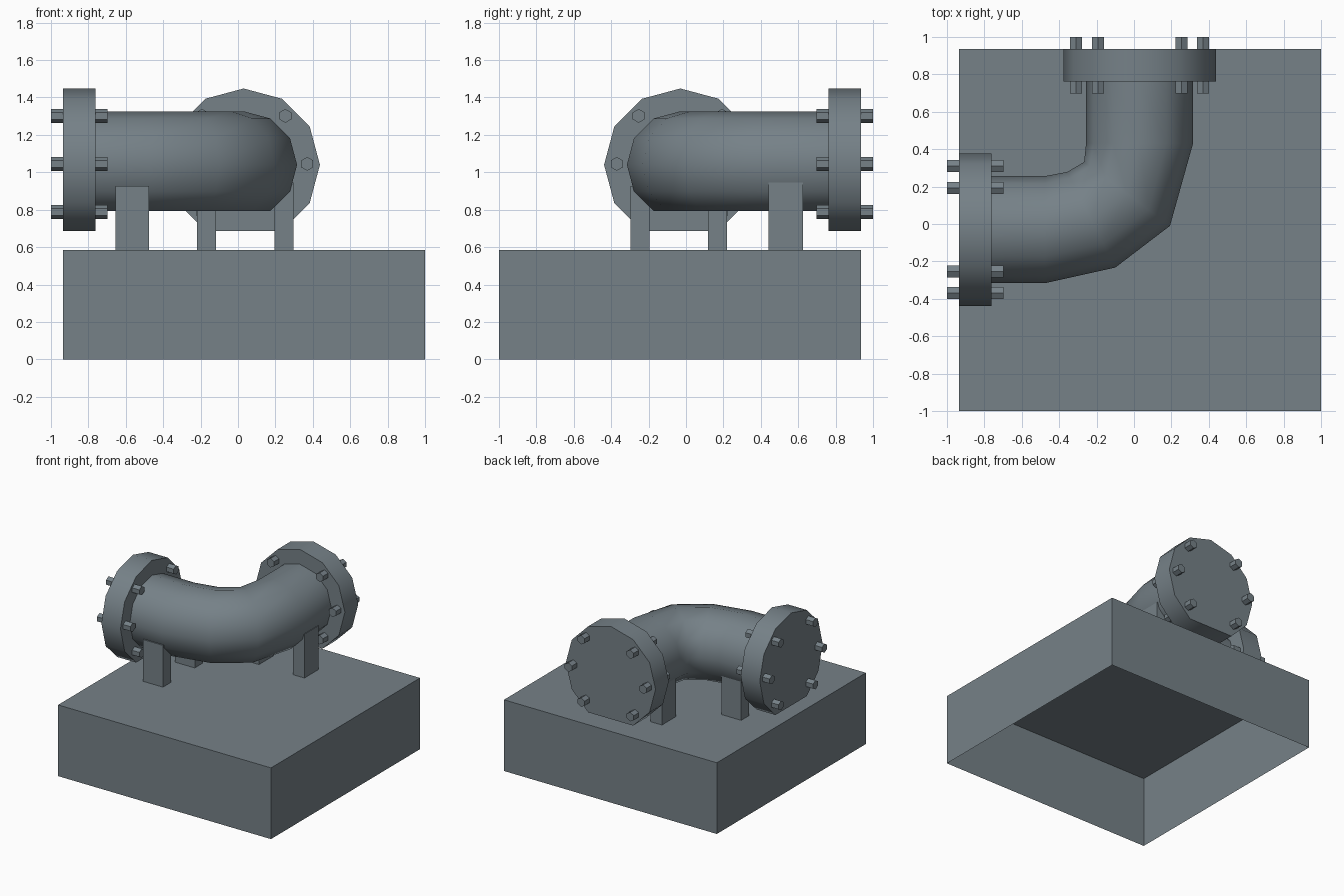
import bpy, bmesh, math
from mathutils import Vector

if "Cube" in bpy.data.objects:
    bpy.data.objects.remove(bpy.data.objects["Cube"])

AXIS_Z = 1.04      # height of the pipe centre line
OFF = 0.03         # sideways offset of each pipe run
ROUND = [30 * k for k in range(12) if k != 9]   # 12 sides, flattened underneath
HEX = [30 + 60 * k for k in range(6)]

steel = bpy.data.materials.new("blue grey steel")
steel.diffuse_color = (0.18, 0.22, 0.245, 1)
steel.use_nodes = True
steel.node_tree.nodes["Principled BSDF"].inputs["Base Color"].default_value = steel.diffuse_color


def finish(name, bm, smooth=None):
    bmesh.ops.recalc_face_normals(bm, faces=bm.faces)
    me = bpy.data.meshes.new(name)
    bm.to_mesh(me)
    bm.free()
    me.materials.append(steel)
    if smooth:
        for p in me.polygons:
            p.use_smooth = True
        me.set_sharp_from_angle(angle=math.radians(smooth))
    ob = bpy.data.objects.new(name, me)
    bpy.context.collection.objects.link(ob)
    return ob


def loft(name, stations, radius, angles, z=AXIS_Z, smooth=None):
    """Skin a polygon through stations (x, y, heading in degrees), with caps."""
    bm = bmesh.new()
    rings = []
    for x, y, heading in stations:
        h = math.radians(heading)
        side = Vector((math.sin(h), -math.cos(h), 0))
        ring = []
        for a in map(math.radians, angles):
            p = Vector((x, y, z)) + side * radius * math.cos(a)
            p.z += radius * math.sin(a)
            ring.append(bm.verts.new(p))
        rings.append(ring)
    n = len(angles)
    for r0, r1 in zip(rings, rings[1:]):
        for i in range(n):
            j = (i + 1) % n
            bm.faces.new((r0[i], r0[j], r1[j], r1[i]))
    bm.faces.new(rings[0])
    bm.faces.new(rings[-1])
    return finish(name, bm, smooth)


def box(name, x0, x1, y0, y1, z0, z1, open_bottom=False):
    bm = bmesh.new()
    bmesh.ops.create_cube(bm, size=1)
    for v in bm.verts:
        v.co = (x1 if v.co.x > 0 else x0,
                y1 if v.co.y > 0 else y0,
                z1 if v.co.z > 0 else z0)
    bmesh.ops.recalc_face_normals(bm, faces=bm.faces)
    if open_bottom:
        low = [f for f in bm.faces if f.normal.z < -0.5]
        bmesh.ops.delete(bm, geom=low, context='FACES')
    return finish(name, bm)


# hollow plinth, open underneath
box("base", -0.935, 1.0, -1.0, 0.935, 0, 0.585, open_bottom=True)

# elbow pipe
loft("elbow_pipe", [(-0.77, -OFF, 0), (-0.475, -OFF, 0), (-0.228, 0.023, 26.6),
                    (-0.037, 0.161, 53.4), (OFF, 0.432, 90), (OFF, 0.77, 90)],
     0.286, ROUND, smooth=50)


# the two ends mirror each other across the line y = -x
def left_end(along, side):
    return (-along, -OFF + side, 0)


def back_end(along, side):
    return (OFF + side, along, 90)


for label, end in (("left", left_end), ("back", back_end)):
    loft(label + "_flange", [end(0.935, 0), end(0.762, 0)], 0.408, ROUND, smooth=50)
    for i, a in enumerate((0, 49, 131, 180, 229, 311)):
        s = 0.34 * math.cos(math.radians(a))
        z = AXIS_Z + 0.005 + 0.34 * math.sin(math.radians(a))
        loft(f"{label}_bolt_{i + 1}", [end(1.0, s), end(0.697, s)], 0.037, HEX, z)

# support legs, a pair under each run
for i, s in enumerate((-0.245, 0.2)):
    c = s if i == 0 else 0.168
    y = -0.245 if i == 0 else c
    box(f"left_leg_{i + 1}", -0.655, -0.475, y - 0.051, y + 0.051, 0.585, 0.928)
    x = 0.245 if i == 0 else -0.168
    box(f"back_leg_{i + 1}", x - 0.051, x + 0.051, 0.44, 0.625, 0.585, 0.945)
